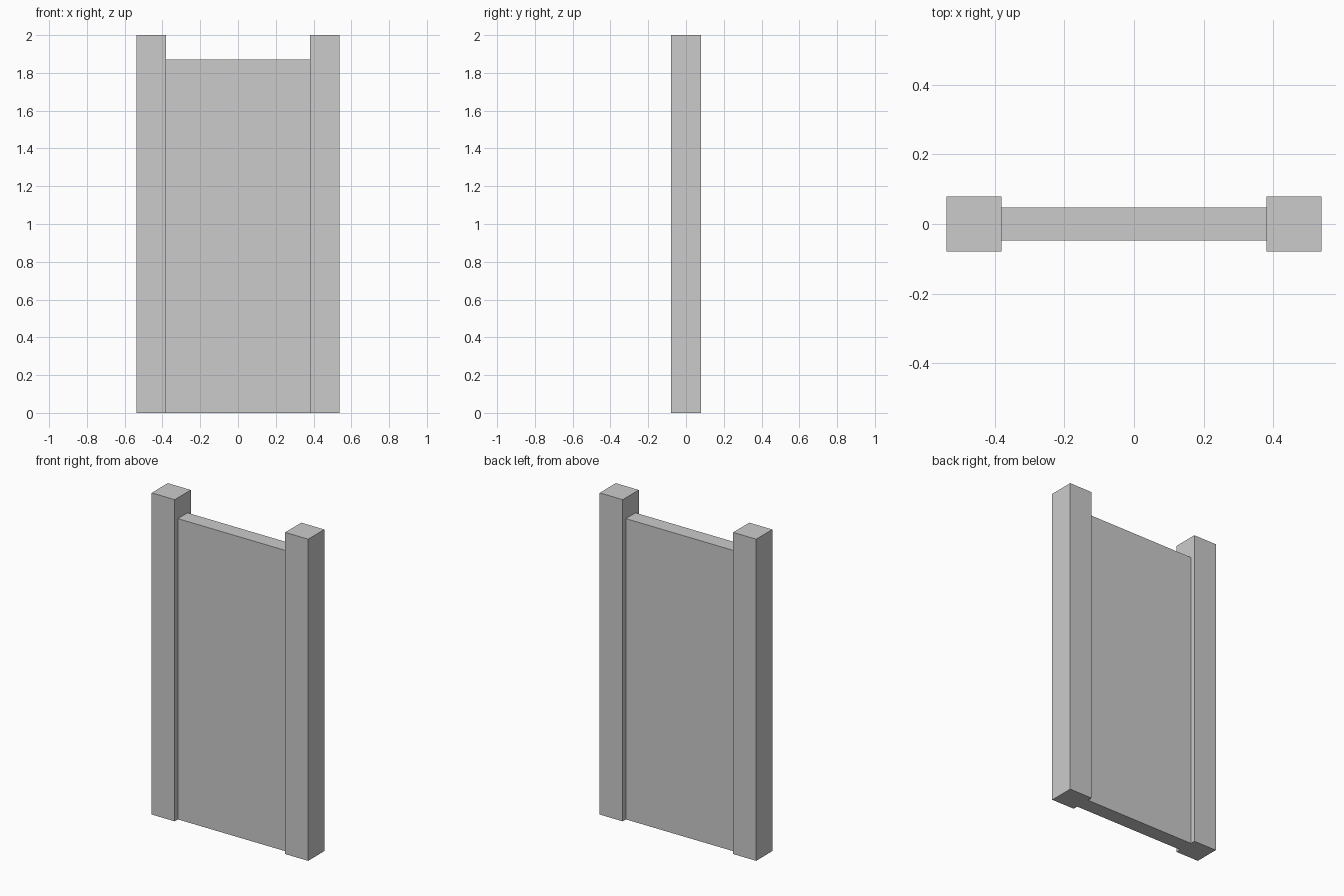
import bpy

if "Cube" in bpy.data.objects:
    bpy.data.objects.remove(bpy.data.objects["Cube"])


def box(name, x, y, z):
    """Axis-aligned box from (min, max) ranges."""
    bpy.ops.mesh.primitive_cube_add(size=1)
    ob = bpy.context.object
    ob.name = name
    ranges = (x, y, z)
    for v in ob.data.vertices:
        v.co = [lo if c < 0 else hi for c, (lo, hi) in zip(v.co, ranges)]
    return ob


INNER, OUTER = 0.38, 0.538   # post edges along x
POST_HALF, PANEL_HALF = 0.079, 0.0475

# Square posts on both sides
box("left_post", (-OUTER, -INNER), (-POST_HALF, POST_HALF), (0, 2))
box("right_post", (INNER, OUTER), (-POST_HALF, POST_HALF), (0, 2))

# Thinner, lower panel between the posts
box("panel", (-INNER, INNER), (-PANEL_HALF, PANEL_HALF), (0, 1.87))
